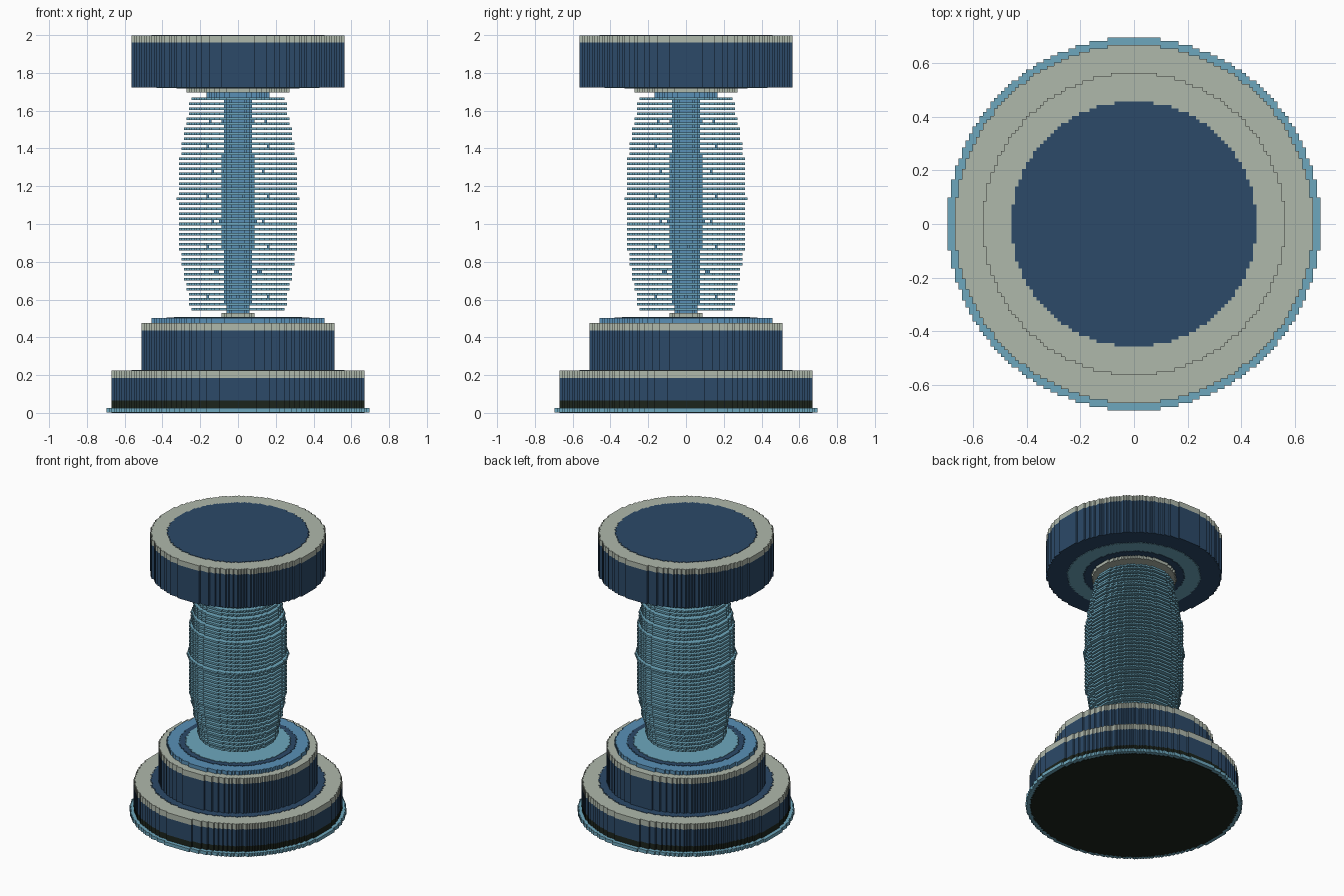
import bpy, bmesh, math

cube = bpy.data.objects.get("Cube")
if cube:
    bpy.data.objects.remove(cube, do_unlink=True)

V = 2 / 151      # size of one block; the model is 151 layers tall
SKIN = 0.2       # inlay thickness in blocks


def material(name, rgb):
    m = bpy.data.materials.new(name)
    m.use_nodes = True
    m.diffuse_color = (*rgb, 1)
    m.node_tree.nodes["Principled BSDF"].inputs["Base Color"].default_value = (*rgb, 1)
    return m


navy = material("navy", (0.025, 0.067, 0.138))
sage = material("pale sage", (0.43, 0.48, 0.41))
teal = material("teal", (0.155, 0.39, 0.51))
steel = material("steel blue", (0.10, 0.28, 0.47))
dark = material("dark green", (0.012, 0.018, 0.012))


def outline(r):
    """Stepped circle made of square blocks."""
    right = []
    for j in range(-r, r + 1):
        w = math.floor(math.sqrt((r + 0.5) ** 2 - j * j)) + 0.5
        for p in ((w, j - 0.5), (w, j + 0.5)):
            if not right or right[-1] != p:
                right.append(p)
    return right + [(-x, y) for x, y in reversed(right)]


def add_disc(bm, r, low, high, centre=(0, 0)):
    pts = [((x + centre[0]) * V, (y + centre[1]) * V) for x, y in outline(r)]
    bottom = [bm.verts.new((x, y, low * V)) for x, y in pts]
    top = [bm.verts.new((x, y, high * V)) for x, y in pts]
    bm.faces.new(bottom[::-1])
    bm.faces.new(top)
    for i in range(len(pts)):
        k = (i + 1) % len(pts)
        bm.faces.new((bottom[i], bottom[k], top[k], top[i]))


def part(name, mat, discs):
    """One object from (radius, low layer, high layer[, centre]) discs."""
    bm = bmesh.new()
    for d in discs:
        add_disc(bm, *d)
    mesh = bpy.data.meshes.new(name)
    bm.to_mesh(mesh)
    bm.free()
    mesh.materials.append(mat)
    bpy.context.collection.objects.link(bpy.data.objects.new(name, mesh))


# Lower base
part("foot_rim", teal, [(52, SKIN, 2)])
part("underside", dark, [(50, 0, SKIN)])
part("base_shadow_band", dark, [(50, 2, 5)])
part("base_body", navy, [(50, 5, 14)])
part("base_trim", sage, [(50, 14, 17)])
part("base_inlay", navy, [(42, 17, 17 + SKIN)])

# Upper base with concentric inlays
part("pedestal_body", navy, [(38, 17, 33)])
part("pedestal_trim", sage, [(38, 33, 36)])
part("pedestal_plate", steel, [(34, 36, 38)])
part("pedestal_groove", navy, [(28, 38, 38 + SKIN)])
part("pedestal_centre", teal, [(25, 38 + SKIN, 38 + 2 * SKIN)])
part("lower_collar", sage, [(6, 38, 40)])

# Column: swelling core with a stack of thin separate fins
part("core", steel, [(4, 40, 44), (5, 44, 65), (6, 65, 103), (5, 103, 126)])
fins = []
for layer in range(41, 127, 2):
    swell = min(5, round(5.75 * math.sin(math.pi * (layer - 40) / 86)))
    fins.append((24 if layer == 85 else 18 + swell, layer, layer + 1))
part("fins", teal, fins)

# Small spacer blocks between the fins
studs = []
for n, layer in enumerate(range(46, 117, 10)):
    for k in range(4):
        a = n * 2.4 + k * math.pi / 2
        studs.append((0, layer, layer + 1,
                      (round(12 * math.cos(a)), round(12 * math.sin(a)))))
part("spacers", steel, studs)

# Cap
part("upper_ring", steel, [(12, 126, 128)])
part("upper_collar", sage, [(20, 128, 130)])
part("cap_underside_centre", navy, [(24, 130 - 2 * SKIN, 130 - SKIN)])
part("cap_underside_ring", teal, [(32, 130 - SKIN, 130)])
part("cap_body", navy, [(42, 130, 148)])
part("cap_trim", sage, [(42, 148, 151 - SKIN)])
part("cap_inlay", navy, [(34, 151 - SKIN, 151)])
